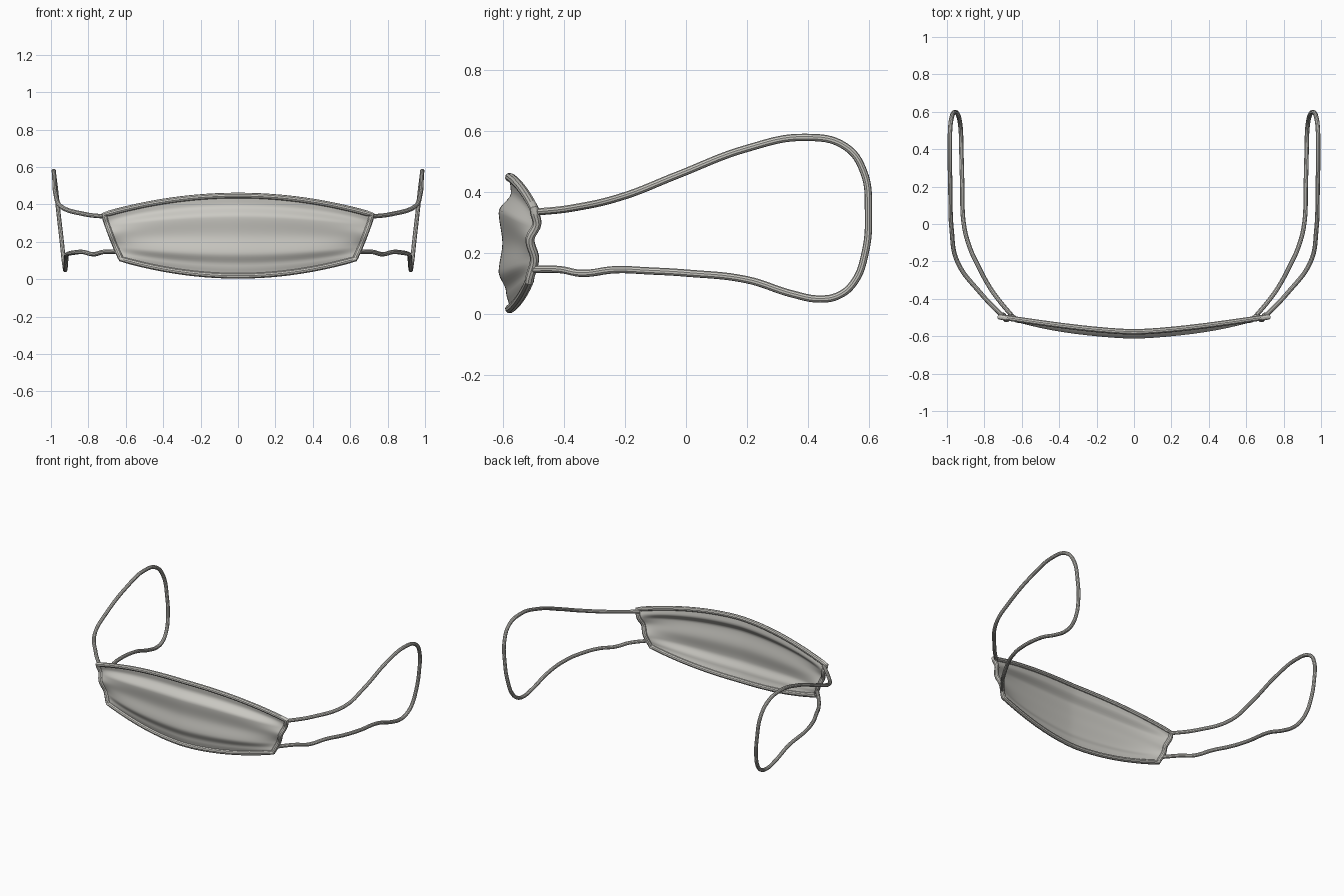
import bpy, bmesh

cube = bpy.data.objects.get("Cube")
if cube:
    bpy.data.objects.remove(cube, do_unlink=True)

cloth_mat = bpy.data.materials.new("warm_grey_cloth")
cloth_mat.use_nodes = True
COLOR = (0.6, 0.59, 0.55, 1)
cloth_mat.diffuse_color = COLOR
cloth_mat.node_tree.nodes["Principled BSDF"].inputs["Base Color"].default_value = COLOR

# Pleat depth from top (0) to bottom (1), in the middle and at the side edges
MIDDLE = [(0, 0), (0.12, 0.004), (0.26, -0.036), (0.5, -0.024), (0.72, -0.036), (0.87, -0.012), (1, 0)]
SIDE = [(0, -0.006), (0.2, 0.006), (0.42, -0.014), (0.7, 0.006), (1, -0.006)]


def ease(keys, t):
    for (a, p), (b, q) in zip(keys, keys[1:]):
        if t <= b:
            s = (t - a) / (b - a)
            return p + (q - p) * s * s * (3 - 2 * s)
    return keys[-1][1]


def surface(u, v):
    """Point on the pleated panel, u across from -1 to 1, v down from 0 to 1."""
    x = u * (0.717 - 0.092 * v + 0.02 * v * (1 - v))
    top = 0.448 - 0.103 * u * u
    bottom = 0.018 + 0.09 * u * u
    bow = -0.577 + 0.085 * (abs(x) / 0.71) ** 1.5
    edge = abs(u) ** 5
    pleat = ease(MIDDLE, v) * (1 - edge) + ease(SIDE, v) * edge
    return (x, bow + pleat, top + (bottom - top) * v)


# Pleated cloth panel
COLS, ROWS = 64, 40
bm = bmesh.new()
grid = [[bm.verts.new(surface(2 * i / COLS - 1, j / ROWS)) for i in range(COLS + 1)]
        for j in range(ROWS + 1)]
for upper, lower in zip(grid, grid[1:]):
    for i in range(COLS):
        face = bm.faces.new((upper[i], lower[i], lower[i + 1], upper[i + 1]))
        face.smooth = True
mesh = bpy.data.meshes.new("cloth_panel")
bm.to_mesh(mesh)
bm.free()
mesh.materials.append(cloth_mat)
panel = bpy.data.objects.new("cloth_panel", mesh)
bpy.context.collection.objects.link(panel)


def tube(name, points, radius, closed=False):
    """Round cord through the points, turned into a mesh."""
    curve = bpy.data.curves.new(name, "CURVE")
    curve.dimensions = "3D"
    curve.bevel_depth = radius
    curve.bevel_resolution = 3
    curve.resolution_u = 8
    curve.use_fill_caps = True
    if closed:
        spline = curve.splines.new("POLY")
        spline.points.add(len(points) - 1)
        for p, co in zip(spline.points, points):
            p.co = (*co, 1)
        spline.use_cyclic_u = True
    else:
        spline = curve.splines.new("BEZIER")
        spline.bezier_points.add(len(points) - 1)
        for p, co in zip(spline.bezier_points, points):
            p.co = co
            p.handle_left_type = p.handle_right_type = "AUTO"
    curve.materials.append(cloth_mat)
    obj = bpy.data.objects.new(name, curve)
    bpy.context.collection.objects.link(obj)
    bpy.ops.object.select_all(action="DESELECT")
    obj.select_set(True)
    bpy.context.view_layer.objects.active = obj
    bpy.ops.object.convert(target="MESH")
    bpy.ops.object.shade_smooth_by_angle()
    return obj


# Piped hem around the panel
N, M = 48, 20
hem = [surface(2 * i / N - 1, 0) for i in range(N)]
hem += [surface(1, j / M) for j in range(M)]
hem += [surface(1 - 2 * i / N, 1) for i in range(N)]
hem += [surface(-1, 1 - j / M) for j in range(M)]
tube("piped_hem", hem, 0.015, closed=True)

# Elastic ear loops, from the upper corner round the ear to the lower corner
LOOP = [(0.70, -0.495, 0.334), (0.82, -0.37, 0.348), (0.945, -0.2, 0.388),
        (0.975, -0.03, 0.455), (0.982, 0.2, 0.543), (0.985, 0.39, 0.579),
        (0.982, 0.52, 0.55), (0.972, 0.58, 0.47), (0.957, 0.597, 0.33),
        (0.942, 0.586, 0.2), (0.932, 0.55, 0.105), (0.926, 0.5, 0.062),
        (0.924, 0.44, 0.05), (0.922, 0.35, 0.066), (0.918, 0.2, 0.113),
        (0.91, 0, 0.135), (0.88, -0.12, 0.142), (0.83, -0.23, 0.146),
        (0.77, -0.34, 0.134), (0.72, -0.41, 0.146), (0.64, -0.505, 0.147)]
for side, sign in (("left", 1), ("right", -1)):
    tube(side + "_ear_loop", [(sign * x, y, z) for x, y, z in LOOP], 0.012)
